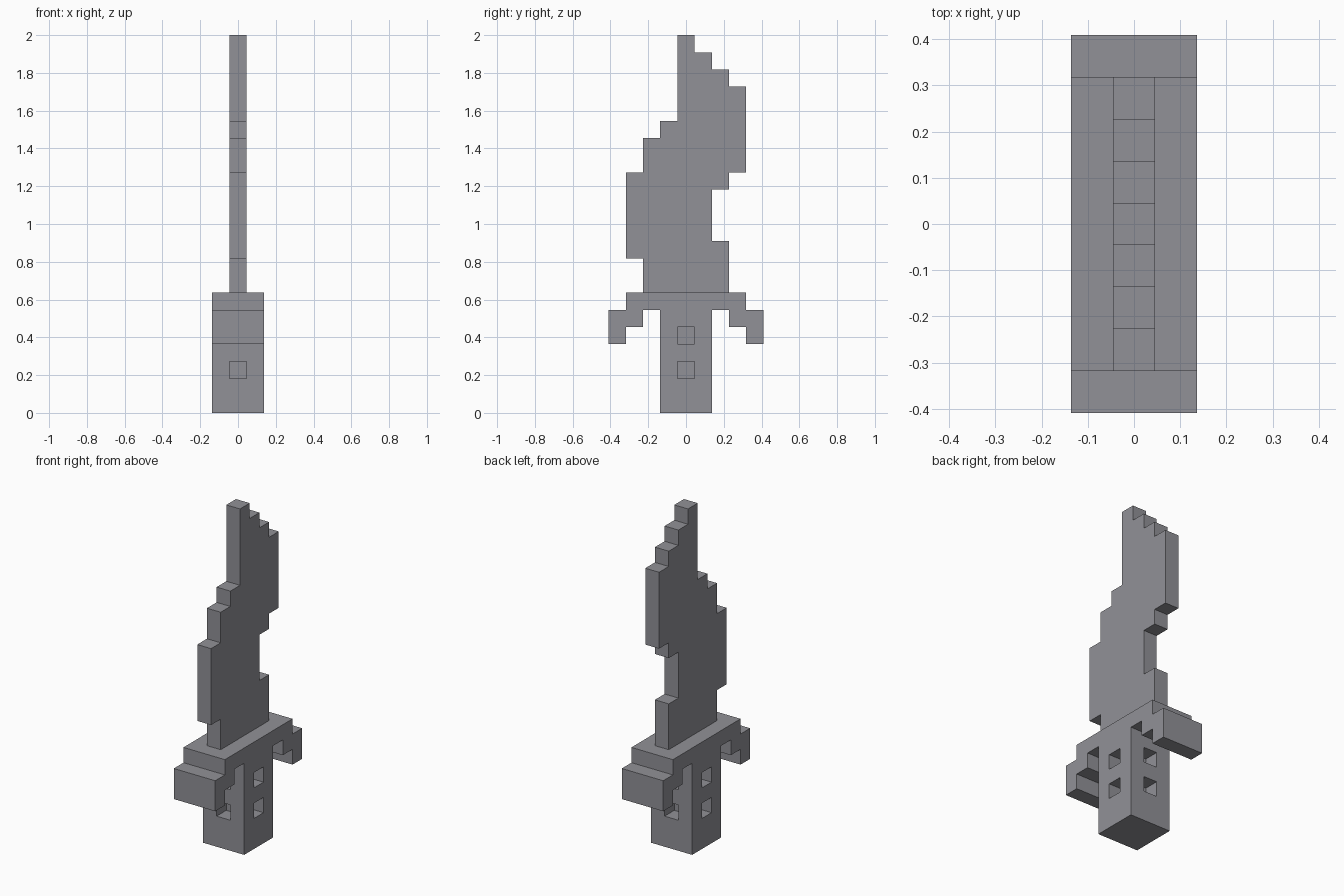
import bpy, bmesh
from mathutils import Vector

if "Cube" in bpy.data.objects:
    bpy.data.objects.remove(bpy.data.objects["Cube"], do_unlink=True)

U = 2 / 22  # one block

metal = bpy.data.materials.new("grey")
metal.use_nodes = True
GREY = (0.283, 0.283, 0.309, 1)
metal.diffuse_color = GREY
metal.node_tree.nodes["Principled BSDF"].inputs["Base Color"].default_value = GREY


def finish(name, bm):
    """Scale from blocks to units and link as an object."""
    bmesh.ops.scale(bm, vec=(U, U, U), verts=bm.verts)
    bmesh.ops.recalc_face_normals(bm, faces=bm.faces)
    mesh = bpy.data.meshes.new(name)
    bm.to_mesh(mesh)
    bm.free()
    mesh.materials.append(metal)
    obj = bpy.data.objects.new(name, mesh)
    bpy.context.collection.objects.link(obj)
    return obj


def slab(name, outline, width):
    """Extrude a (y, z) outline along x, centred on x = 0."""
    bm = bmesh.new()
    face = bm.faces.new([bm.verts.new((-width / 2, y, z)) for y, z in outline])
    ext = bmesh.ops.extrude_face_region(bm, geom=[face])
    verts = [g for g in ext["geom"] if isinstance(g, bmesh.types.BMVert)]
    bmesh.ops.translate(bm, vec=(width, 0, 0), verts=verts)
    return finish(name, bm)


# Blade: stepped flame-like outline, one block thick
blade = [(-2.5, 7), (2.5, 7), (2.5, 10), (1.5, 10), (1.5, 13), (2.5, 13),
         (2.5, 14), (3.5, 14), (3.5, 19), (2.5, 19), (2.5, 20), (1.5, 20),
         (1.5, 21), (0.5, 21), (0.5, 22), (-0.5, 22), (-0.5, 17), (-1.5, 17),
         (-1.5, 16), (-2.5, 16), (-2.5, 14), (-3.5, 14), (-3.5, 9), (-2.5, 9)]
slab("blade", blade, 1)

# Guard: half outline mirrored in y, drooping ends
half = [(1.5, 6), (2.5, 6), (2.5, 5), (3.5, 5), (3.5, 4), (4.5, 4),
        (4.5, 6), (3.5, 6), (3.5, 7)]
slab("guard", half + [(-y, z) for y, z in reversed(half)], 3)

# Grip: square post with two square recesses on each side
bm = bmesh.new()
bmesh.ops.create_cube(bm, size=1)
bmesh.ops.scale(bm, vec=(3, 3, 6), verts=bm.verts)
bmesh.ops.translate(bm, vec=(0, 0, 3), verts=bm.verts)
cuts = [((s, 0, 0), (1, 0, 0)) for s in (-0.5, 0.5)]
cuts += [((0, s, 0), (0, 1, 0)) for s in (-0.5, 0.5)]
cuts += [((0, 0, z), (0, 0, 1)) for z in (2, 3, 4, 5)]
for co, no in cuts:
    bmesh.ops.bisect_plane(bm, geom=bm.verts[:] + bm.edges[:] + bm.faces[:],
                           plane_co=co, plane_no=no)
bm.normal_update()
holes = []
for f in bm.faces:
    c = f.calc_center_median()
    if abs(f.normal.z) < 0.1 and min(abs(c.x), abs(c.y)) < 0.1 \
            and min(abs(c.z - 2.5), abs(c.z - 4.5)) < 0.1:
        holes.append((f, Vector(f.normal)))
for f, n in holes:
    new = bmesh.ops.extrude_discrete_faces(bm, faces=[f])["faces"][0]
    bmesh.ops.translate(bm, vec=-n, verts=new.verts[:])
finish("grip", bm)
